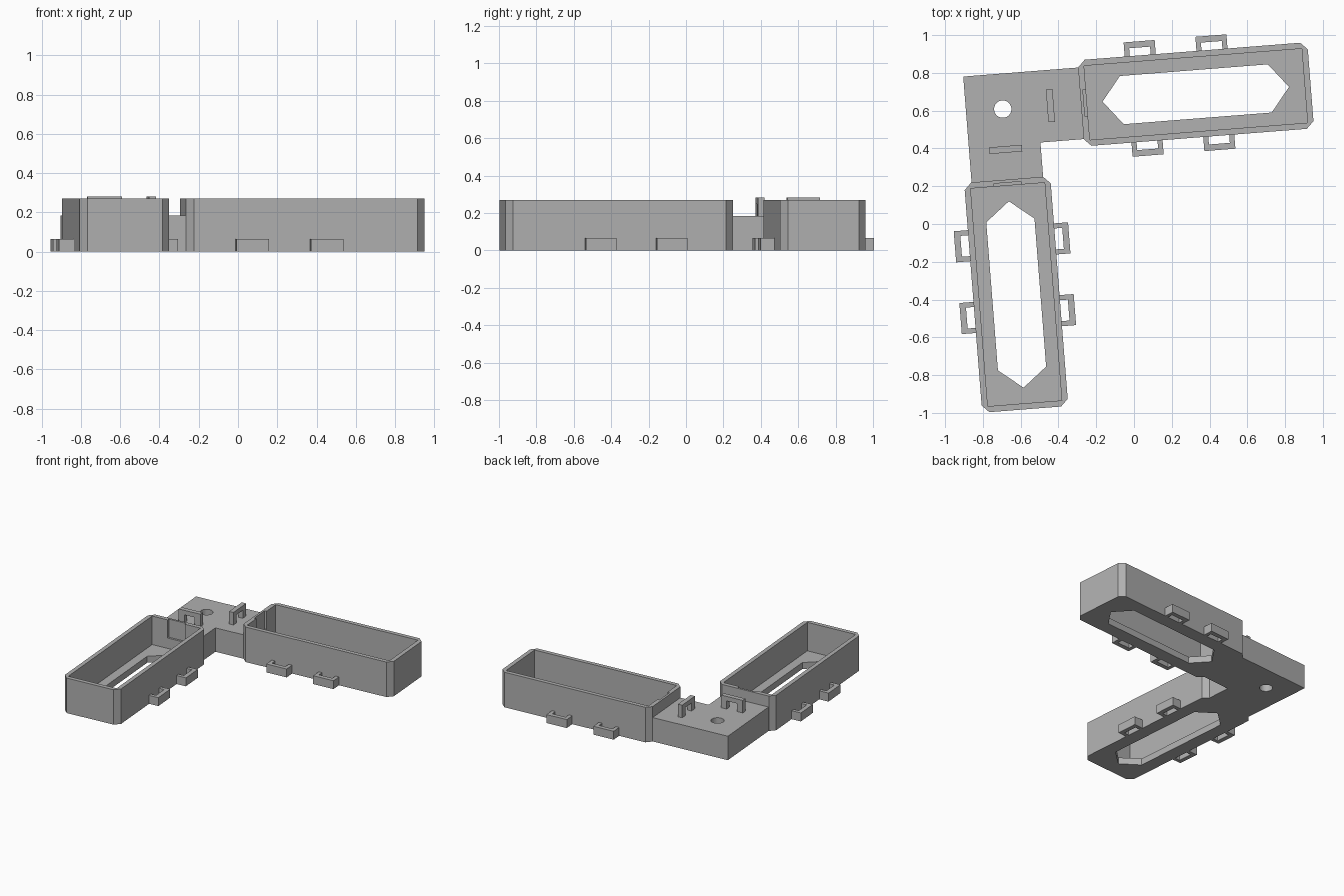
import bpy, bmesh
from math import radians, sin, cos, pi
from mathutils import Matrix

cube = bpy.data.objects.get("Cube")
if cube:
    bpy.data.objects.remove(cube)

grey = bpy.data.materials.new("plain grey")
grey.use_nodes = True
grey.diffuse_color = (0.44, 0.44, 0.44, 1)
grey.node_tree.nodes["Principled BSDF"].inputs["Base Color"].default_value = grey.diffuse_color


def prism(name, points, low, high, matrix):
    """Extrude a flat outline from low to high, then place it."""
    bm = bmesh.new()
    face = bm.faces.new([bm.verts.new((x, y, low)) for x, y in points])
    top = bmesh.ops.extrude_face_region(bm, geom=[face])["geom"]
    bmesh.ops.translate(bm, vec=(0, 0, high - low),
                        verts=[v for v in top if isinstance(v, bmesh.types.BMVert)])
    bmesh.ops.recalc_face_normals(bm, faces=bm.faces)
    mesh = bpy.data.meshes.new(name)
    bm.to_mesh(mesh)
    bm.free()
    mesh.materials.append(grey)
    obj = bpy.data.objects.new(name, mesh)
    obj.matrix_world = matrix
    bpy.context.collection.objects.link(obj)
    return obj


def rect(cx, cy, hx, hy):
    return [(cx - hx, cy - hy), (cx + hx, cy - hy), (cx + hx, cy + hy), (cx - hx, cy + hy)]


def chamfered(hx, hy, c):
    return [(-hx + c, -hy), (hx - c, -hy), (hx, -hy + c), (hx, hy - c),
            (hx - c, hy), (-hx + c, hy), (-hx, hy - c), (-hx, -hy + c)]


def staple(width, height, leg, bar):
    """U-shaped outline with its feet on y = 0."""
    w, i, h = width / 2, width / 2 - leg, height - bar
    return [(-w, 0), (-i, 0), (-i, h), (i, h), (i, 0), (w, 0), (w, height), (-w, height)]


def cut(obj, *cutters):
    bpy.context.view_layer.objects.active = obj
    for cutter in cutters:
        cutter.hide_render = True
        mod = obj.modifiers.new("cut", "BOOLEAN")
        mod.operation, mod.solver, mod.object = "DIFFERENCE", "EXACT", cutter
        bpy.ops.object.modifier_apply(modifier=mod.name)
        bpy.data.objects.remove(cutter)


TILT = Matrix.Rotation(radians(4.5), 4, "Z")
HEIGHT, FLOOR, BLOCK = 0.27, 0.05, 0.185
HALF_L, HALF_W, WALL = 0.61, 0.2285, 0.032


def at(x, y, z=0, turn=0):
    return TILT @ Matrix.Translation((x, y, z)) @ Matrix.Rotation(radians(turn), 4, "Z")


def tray(name, place):
    # Chamfered box, hollowed, with a pointed floor slot and a shallow notch at the joint end
    body = prism(name, chamfered(HALF_L, HALF_W, 0.038), 0, HEIGHT, place)
    inner = HALF_L - WALL
    slot = [(-0.495, 0), (-0.393, -0.128), (0.393, -0.128), (0.495, 0), (0.393, 0.128), (-0.393, 0.128)]
    cut(body,
        prism("cavity", rect(0, 0, inner, HALF_W - WALL), FLOOR, 1, place),
        prism("slot", slot, -1, 1, place),
        prism("notch", rect(-inner, 0, 0.016, 0.071), 0.13, 1, place))
    # Low tie loops along both long sides
    for side in (1, -1):
        for x in (-0.277, 0.104):
            spot = Matrix.Translation((x, side * HALF_W, 0)) @ Matrix.Rotation(0 if side > 0 else pi, 4, "Z")
            prism(name + "_side_loop", staple(0.165, 0.075, 0.027, 0.033), 0, 0.065, place @ spot)


tray("long_tray_back", at(0.38, 0.659))
tray("long_tray_front", at(-0.651, -0.323, 0, -90))

# L-shaped corner block with a round screw hole
outline = [(-0.84, 0.28), (-0.46, 0.28), (-0.46, 0.469), (-0.222, 0.469), (-0.222, 0.849), (-0.84, 0.849)]
block = prism("corner_block", outline, 0, BLOCK, TILT)
circle = [(0.046 * cos(2 * pi * i / 32), 0.046 * sin(2 * pi * i / 32)) for i in range(32)]
cut(block, prism("screw_hole", circle, -1, 1, at(-0.645, 0.661)))

# Upright cable arches on the block, one facing each tray
for name, x, y, turn in (("cable_arch_back", -0.392, 0.66, 90), ("cable_arch_front", -0.647, 0.447, 0)):
    upright = at(x, y, BLOCK, turn) @ Matrix.Rotation(pi / 2, 4, "X")
    prism(name, staple(0.175, 0.097, 0.045, 0.035), -0.0175, 0.0175, upright)
